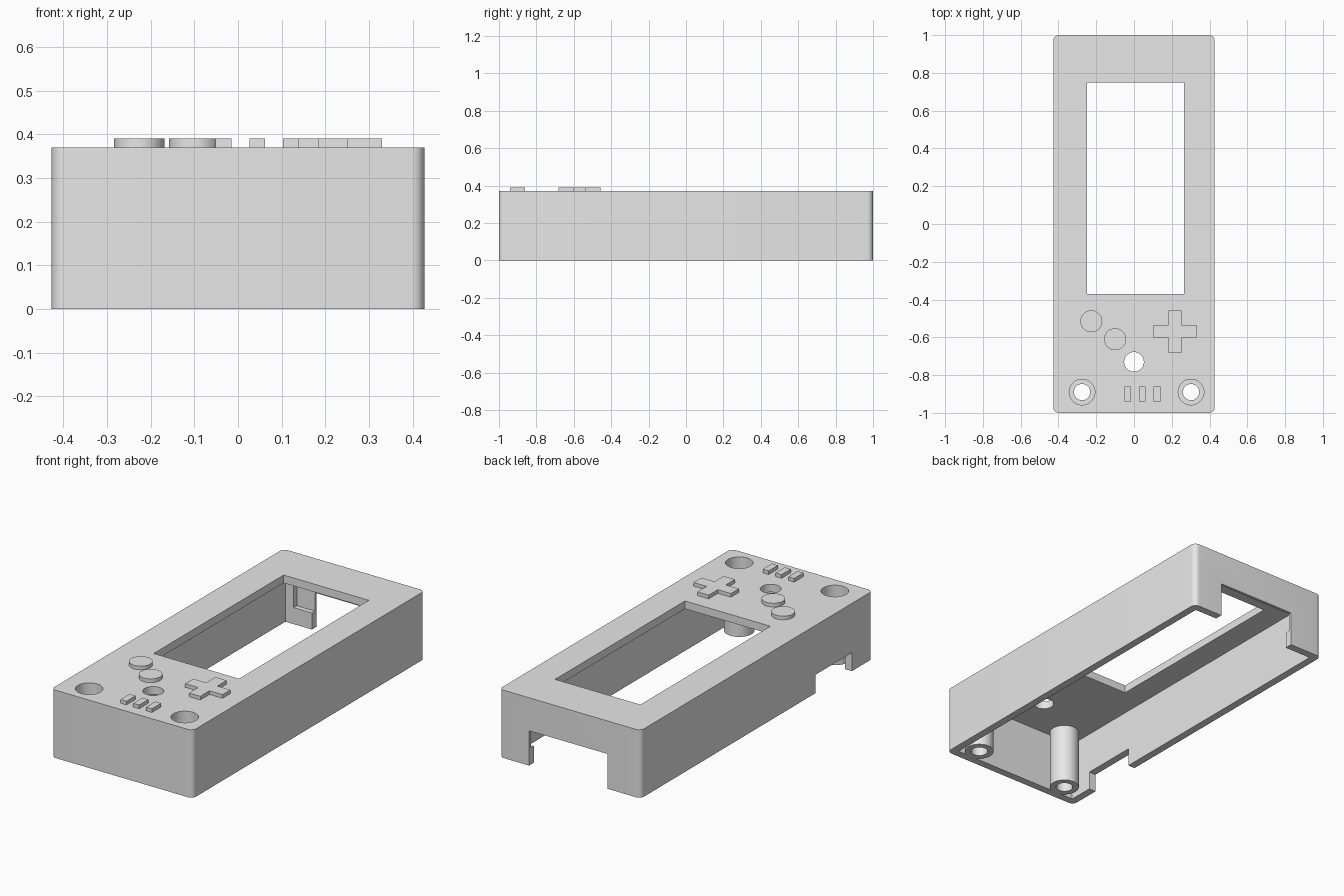
import bpy
import bmesh
from math import cos, sin, pi, radians

if "Cube" in bpy.data.objects:
    bpy.data.objects.remove(bpy.data.objects["Cube"], do_unlink=True)

HALF_X, HALF_Y, TOP = 0.427, 1.0, 0.37
WALL, PLATE = 0.042, 0.043
BUTTON_TOP = 0.39

grey = bpy.data.materials.new("light_grey_plastic")
grey.use_nodes = True
grey.diffuse_color = (0.8, 0.8, 0.8, 1)
grey.node_tree.nodes["Principled BSDF"].inputs["Base Color"].default_value = (0.8, 0.8, 0.8, 1)


def prism(name, outline, z0, z1):
    """Extrude a closed xy outline from z0 to z1."""
    bm = bmesh.new()
    face = bm.faces.new([bm.verts.new((x, y, z0)) for x, y in outline])
    grown = bmesh.ops.extrude_face_region(bm, geom=[face])
    for v in grown["geom"]:
        if isinstance(v, bmesh.types.BMVert):
            v.co.z = z1
    bmesh.ops.recalc_face_normals(bm, faces=bm.faces)
    mesh = bpy.data.meshes.new(name)
    bm.to_mesh(mesh)
    bm.free()
    mesh.materials.append(grey)
    obj = bpy.data.objects.new(name, mesh)
    bpy.context.collection.objects.link(obj)
    return obj


def box(name, x0, x1, y0, y1, z0, z1):
    return prism(name, [(x0, y0), (x1, y0), (x1, y1), (x0, y1)], z0, z1)


def disc(name, x, y, r, z0, z1, sides=48):
    ring = [(x + r * cos(2 * pi * i / sides), y + r * sin(2 * pi * i / sides))
            for i in range(sides)]
    return prism(name, ring, z0, z1)


def rounded_outline(hx, hy, r, steps=8):
    points = []
    for k, (sx, sy) in enumerate([(1, 1), (-1, 1), (-1, -1), (1, -1)]):
        for i in range(steps + 1):
            a = pi / 2 * (k + i / steps)
            points.append((sx * (hx - r) + r * cos(a), sy * (hy - r) + r * sin(a)))
    return points


def combine(target, tool, operation):
    """Apply a boolean and discard the tool object."""
    tool.hide_render = True
    mod = target.modifiers.new(operation.lower(), "BOOLEAN")
    mod.operation = operation
    mod.solver = "EXACT"
    mod.object = tool
    bpy.context.view_layer.objects.active = target
    bpy.ops.object.modifier_apply(modifier=mod.name)
    bpy.data.objects.remove(tool, do_unlink=True)


def smooth(obj):
    bpy.ops.object.select_all(action="DESELECT")
    obj.select_set(True)
    bpy.context.view_layer.objects.active = obj
    bpy.ops.object.shade_smooth_by_angle(angle=radians(30))


# Hollow case, open at the bottom
case = prism("case", rounded_outline(HALF_X, HALF_Y, 0.03), 0, TOP)
inner_x, inner_y = HALF_X - WALL, HALF_Y - WALL
combine(case, box("cavity", -inner_x, inner_x, -inner_y, inner_y, -0.1, TOP - PLATE), "DIFFERENCE")

# Screw posts with a wide sleeve above a narrow screw hole
posts = [(-0.275, -0.89), (0.302, -0.89)]
for x, y in posts:
    combine(case, disc("post", x, y, 0.075, 0, TOP - 0.01), "UNION")
for x, y in posts:
    combine(case, disc("screw_hole", x, y, 0.043, -0.1, 0.5), "DIFFERENCE")
    combine(case, disc("screw_sleeve", x, y, 0.068, 0.1, 0.5), "DIFFERENCE")

# Screen window and small round opening in the top plate
combine(case, box("window", -0.25, 0.265, -0.37, 0.75, 0.2, 0.5), "DIFFERENCE")
combine(case, disc("round_opening", 0, -0.73, 0.052, 0.2, 0.5), "DIFFERENCE")

# Back wall: inner pocket, then the connector notch
combine(case, box("pocket", -0.335, 0.355, 0.9, 0.985, 0.09, 0.25), "DIFFERENCE")
combine(case, box("back_notch", -0.225, 0.247, 0.9, 1.1, -0.1, 0.19), "DIFFERENCE")

# Notch in the long wall on the right
combine(case, box("side_notch", -0.5, -0.37, -0.82, -0.505, -0.1, 0.1), "DIFFERENCE")
smooth(case)

# Two round buttons
for name, x, y in [("outer_round_button", -0.226, -0.515), ("inner_round_button", -0.1, -0.61)]:
    smooth(disc(name, x, y, 0.058, TOP, BUTTON_TOP))

# Direction pad
cx, cy, arm, half = 0.217, -0.57, 0.113, 0.034
corner = [(arm, -half), (arm, half), (half, half)]
cross = []
for k in range(4):
    c, s = round(cos(k * pi / 2)), round(sin(k * pi / 2))
    cross += [(cx + c * x - s * y, cy + s * x + c * y) for x, y in corner]
prism("direction_pad", cross, TOP, BUTTON_TOP)

# Row of three small buttons
for i in range(3):
    x = -0.033 + 0.077 * i
    box("small_button_%d" % (i + 1), x - 0.018, x + 0.018, -0.94, -0.86, TOP, BUTTON_TOP)
